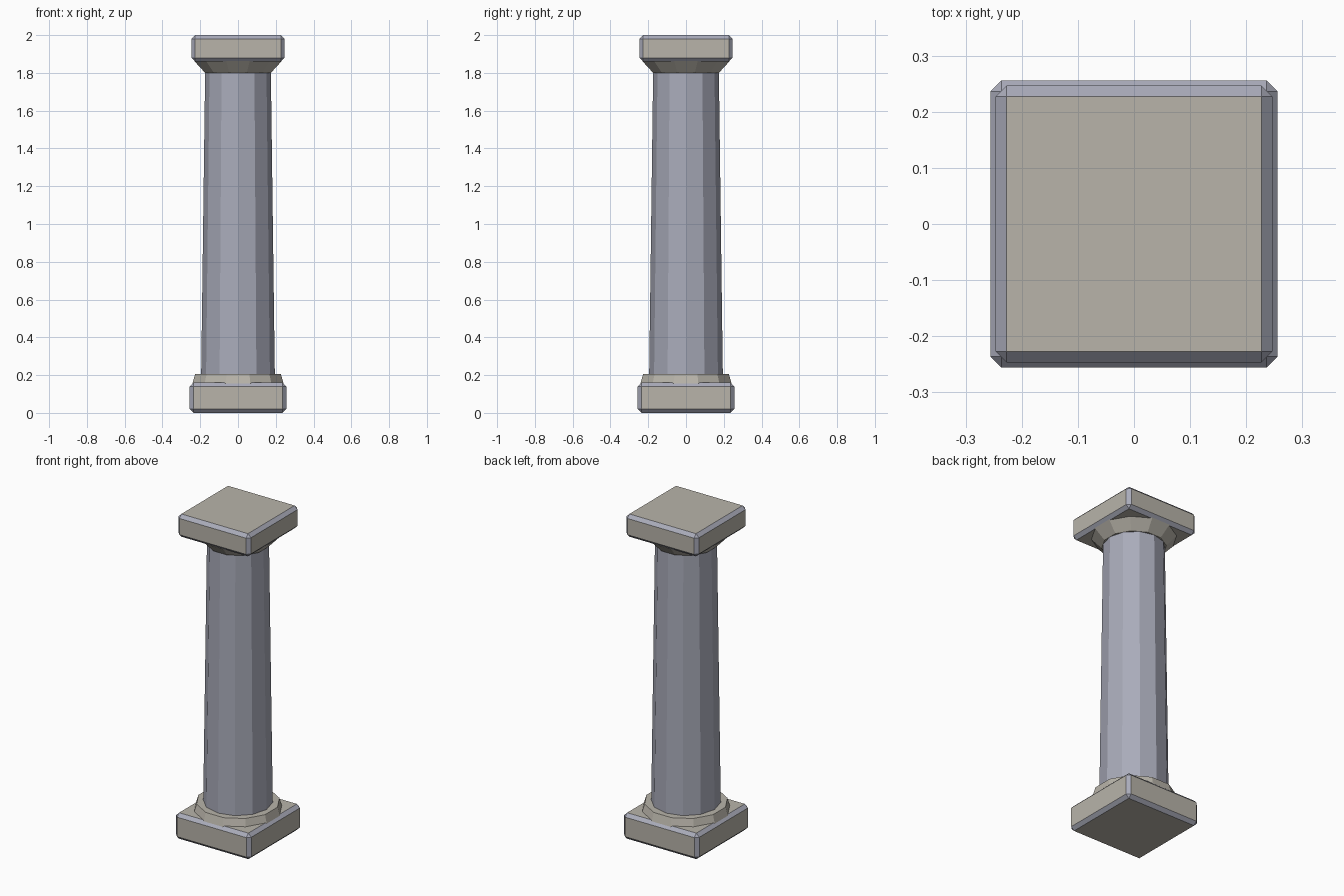
import bpy
import bmesh
from math import pi
from mathutils import Matrix

if "Cube" in bpy.data.objects:
    bpy.data.objects.remove(bpy.data.objects["Cube"], do_unlink=True)


def make_material(name, rgb):
    mat = bpy.data.materials.new(name)
    mat.use_nodes = True
    mat.diffuse_color = (*rgb, 1)
    mat.node_tree.nodes["Principled BSDF"].inputs["Base Color"].default_value = (*rgb, 1)
    return mat


warm_stone = make_material("warm_stone", (0.48, 0.455, 0.40))
blue_stone = make_material("blue_stone", (0.40, 0.41, 0.49))


def finish(name, bm, *materials):
    mesh = bpy.data.meshes.new(name)
    bm.to_mesh(mesh)
    bm.free()
    for mat in materials:
        mesh.materials.append(mat)
    obj = bpy.data.objects.new(name, mesh)
    bpy.context.collection.objects.link(obj)
    return obj


def slab(name, half, z0, z1, bevel=0.02):
    """Square block with single-cut bevels in the second material."""
    bm = bmesh.new()
    bmesh.ops.create_cube(bm, size=1)
    bmesh.ops.scale(bm, vec=(2 * half, 2 * half, z1 - z0), verts=bm.verts)
    bmesh.ops.translate(bm, vec=(0, 0, (z0 + z1) / 2), verts=bm.verts)
    bmesh.ops.bevel(bm, geom=bm.edges[:], offset=bevel, offset_type='OFFSET',
                    segments=1, affect='EDGES', material=1)
    # Only the six axis-facing faces keep the main stone colour
    for f in bm.faces:
        f.normal_update()
        f.material_index = 0 if max(abs(c) for c in f.normal) > 0.95 else 1
    return finish(name, bm, warm_stone, blue_stone)


def drum(name, r0, r1, z0, z1, mat, turn=0.0):
    """Twelve-sided tapered section."""
    bm = bmesh.new()
    bmesh.ops.create_cone(bm, cap_ends=True, segments=12,
                          radius1=r0, radius2=r1, depth=z1 - z0)
    bmesh.ops.transform(bm, verts=bm.verts,
                        matrix=Matrix.Translation((0, 0, (z0 + z1) / 2))
                        @ Matrix.Rotation(turn, 4, 'Z'))
    return finish(name, bm, mat)


# Square plinth and top slab
slab("plinth", 0.256, 0.0, 0.16)
slab("top_slab", 0.247, 1.86, 2.0)

# Round parts: the rings have a flat side to the front, the shaft an edge
drum("base_ring", 0.25, 0.235, 0.155, 0.205, warm_stone, pi / 12)
drum("shaft", 0.195, 0.174, 0.2, 1.805, blue_stone)
drum("capital", 0.18, 0.24, 1.8, 1.863, warm_stone, pi / 12)
